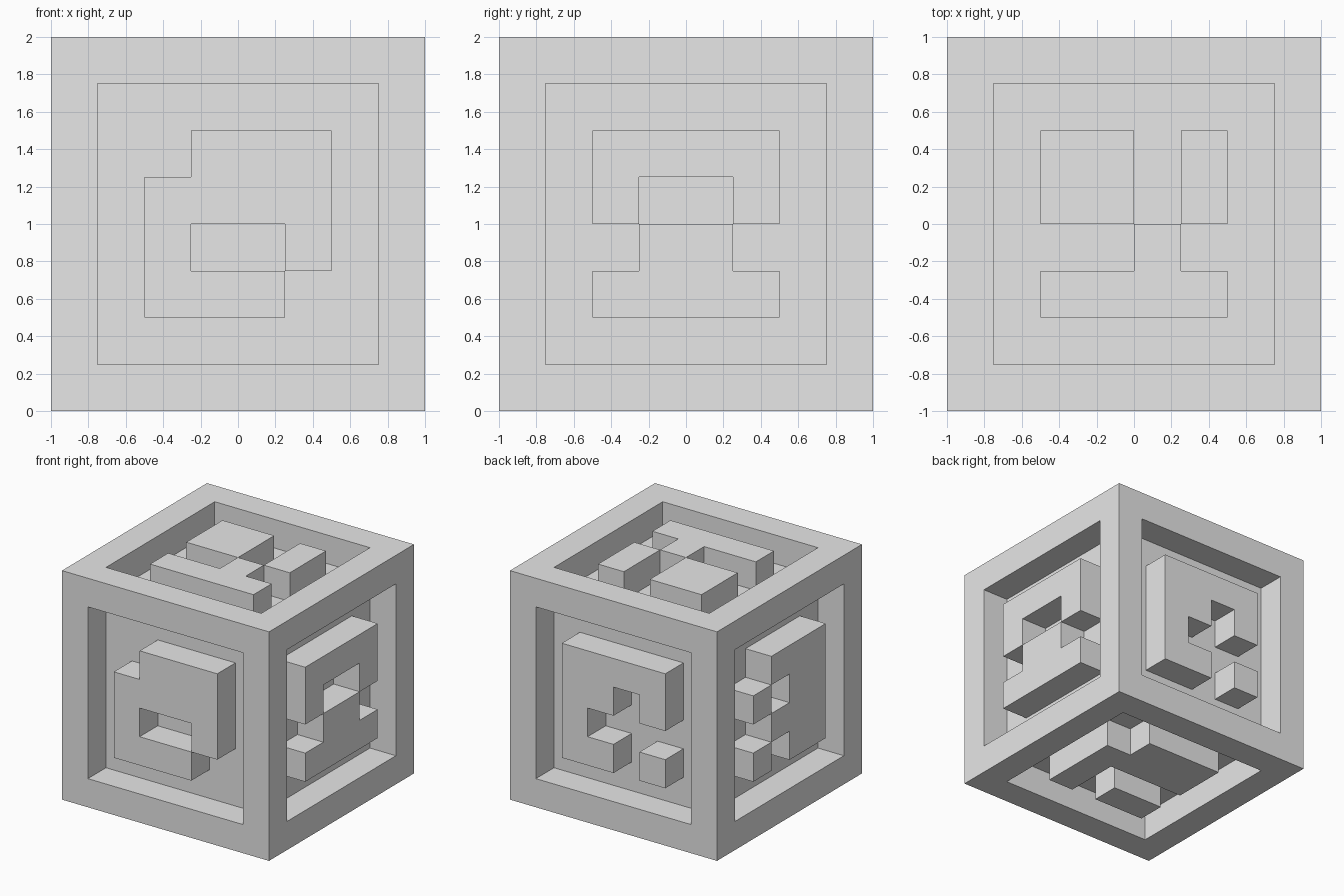
import bpy
import bmesh
from mathutils import Matrix, Vector

cube = bpy.data.objects.get("Cube")
if cube:
    bpy.data.objects.remove(cube, do_unlink=True)

CELL = 0.25     # tile size, border width and recess depth
CENTRE = Vector((0, 0, 1))

grey = bpy.data.materials.new("plain_grey")
grey.use_nodes = True
grey.diffuse_color = (0.8, 0.8, 0.8, 1)
grey.node_tree.nodes["Principled BSDF"].inputs["Base Color"].default_value = (0.8, 0.8, 0.8, 1)


def finish(bm, name):
    mesh = bpy.data.meshes.new(name)
    bm.to_mesh(mesh)
    bm.free()
    mesh.materials.append(grey)
    obj = bpy.data.objects.new(name, mesh)
    bpy.context.collection.objects.link(obj)
    return obj


# Cube body: each side is inset to a border, then its panel is sunk
def build_body():
    bm = bmesh.new()
    bmesh.ops.create_cube(bm, size=2, matrix=Matrix.Translation(CENTRE))
    panels = list(bm.faces)
    bmesh.ops.inset_individual(bm, faces=panels, thickness=CELL, use_even_offset=True)
    sunk = bmesh.ops.extrude_discrete_faces(bm, faces=panels)["faces"]
    for face in sunk:
        face.normal_update()
        bmesh.ops.translate(bm, verts=face.verts, vec=face.normal * -CELL)
    return finish(bm, "cube_frame")


# Raised tiles: tops for filled cells, walls only where the neighbour is empty
def build_tiles(name, rows, right, up):
    right, up = Vector(right), Vector(up)
    out = right.cross(up)
    filled = {(c, 3 - r) for r, row in enumerate(rows)
              for c, mark in enumerate(row) if mark == "#"}
    bm = bmesh.new()

    def point(corner, depth):
        u, v = ((n - 2) * CELL for n in corner)
        return bm.verts.new(CENTRE + right * u + up * v + out * (1 - depth))

    for c, r in sorted(filled):
        corners = [(c, r), (c + 1, r), (c + 1, r + 1), (c, r + 1)]
        neighbours = [(c, r - 1), (c + 1, r), (c, r + 1), (c - 1, r)]
        bm.faces.new([point(p, 0) for p in corners])
        for i, neighbour in enumerate(neighbours):
            if neighbour not in filled:
                a, b = corners[i], corners[(i + 1) % 4]
                bm.faces.new([point(b, 0), point(a, 0), point(a, CELL), point(b, CELL)])
    bmesh.ops.remove_doubles(bm, verts=bm.verts, dist=0.001)
    return finish(bm, name)


X, Y, Z = (1, 0, 0), (0, 1, 0), (0, 0, 1)
NEG_X, NEG_Y = (-1, 0, 0), (0, -1, 0)

build_body()

# Tile pattern of each side, seen from outside
build_tiles("front_tiles", (".###", "####", "#..#", "###."), X, Z)
build_tiles("left_tiles", ("####", "#..#", ".##.", "####"), Y, Z)
build_tiles("back_tiles", ("####", "##.#", "#...", "##.#"), NEG_X, Z)
build_tiles("right_tiles", (".###", "#.##", ".###", "#.##"), NEG_Y, Z)
build_tiles("top_tiles", ("##.#", "##.#", "..#.", "####"), X, Y)
build_tiles("bottom_tiles", (".###", "####", "#...", "#.##"), NEG_X, Y)
